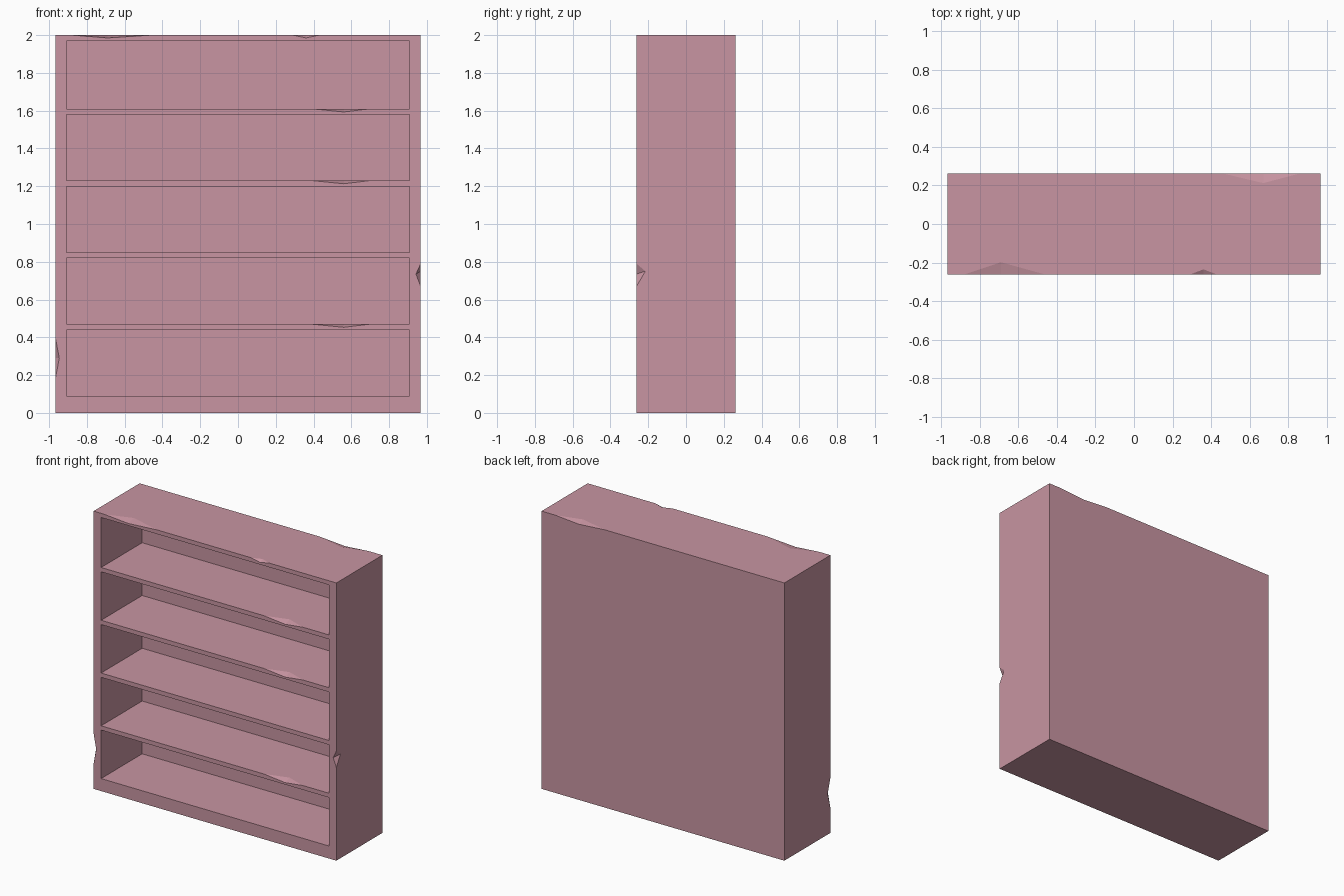
import bpy, bmesh
from mathutils import Vector

if "Cube" in bpy.data.objects:
    bpy.data.objects.remove(bpy.data.objects["Cube"])

W, D, H = 0.967, 0.262, 2.0          # half width, half depth, height
IN_X, BACK_Y = 0.907, 0.205          # opening half width, inner back plane

pink = bpy.data.materials.new("dusty_pink")
pink.diffuse_color = (0.58, 0.30, 0.36, 1)
pink.use_nodes = True
pink.node_tree.nodes["Principled BSDF"].inputs["Base Color"].default_value = pink.diffuse_color


def make(name, bm):
    bmesh.ops.recalc_face_normals(bm, faces=bm.faces)
    me = bpy.data.meshes.new(name)
    bm.to_mesh(me)
    bm.free()
    ob = bpy.data.objects.new(name, me)
    bpy.context.collection.objects.link(ob)
    return ob


def box(name, lo, hi):
    lo, hi = Vector(lo), Vector(hi)
    bm = bmesh.new()
    bmesh.ops.create_cube(bm, size=1)
    bmesh.ops.scale(bm, vec=hi - lo, verts=bm.verts)
    bmesh.ops.translate(bm, vec=(lo + hi) / 2, verts=bm.verts)
    return make(name, bm)


def carve(ob, cutter):
    mod = ob.modifiers.new("cut", "BOOLEAN")
    mod.operation, mod.solver, mod.object = "DIFFERENCE", "EXACT", cutter
    bpy.context.view_layer.objects.active = ob
    bpy.ops.object.modifier_apply(modifier=mod.name)
    bpy.data.objects.remove(cutter)


def chip(ob, a, b, c, d):
    """Nick an edge: a, b lie on the edge, c and d on the two faces beside it."""
    a, b, c, d = map(Vector, (a, b, c, d))
    mid = (c + d) / 2
    pts = (a + (a - mid) * 0.5, b + (b - mid) * 0.5, c + (c - d) * 0.5, d + (d - c) * 0.5)
    bm = bmesh.new()
    v = [bm.verts.new(p) for p in pts]
    for i, j, k in ((0, 1, 2), (0, 1, 3), (0, 2, 3), (1, 2, 3)):
        bm.faces.new((v[i], v[j], v[k]))
    carve(ob, make("chip_cutter", bm))


# Case: solid block hollowed from the front
case = box("bookcase_frame", (-W, -D, 0), (W, D, H))
carve(case, box("opening_cutter", (-IN_X, -D - 0.2, 0.09), (IN_X, BACK_Y, 1.97)))

# Worn nicks on the top front, top back and side edges
for x0, x1, xm, edge_y, in_y in ((-0.88, -0.46, -0.69, -D, -0.198),
                                 (0.29, 0.43, 0.36, -D, -0.235),
                                 (0.46, 0.86, 0.67, D, 0.212)):
    chip(case, (x0, edge_y, H), (x1, edge_y, H), (xm, in_y, H), (xm, edge_y, 1.985))
chip(case, (W, -D, 0.67), (W, -D, 0.79), (W, -0.215, 0.75), (0.942, -D, 0.735))
chip(case, (-W, -D, 0.18), (-W, -D, 0.40), (-W, -0.23, 0.29), (-0.946, -D, 0.29))
case.data.materials.clear()
case.data.materials.append(pink)

# Shelves, three of them nicked on the front edge
for i, (z, worn) in enumerate(((0.47, True), (0.85, False), (1.23, True), (1.61, True))):
    shelf = box(f"shelf_{i + 1}", (-IN_X, -D, z - 0.031), (IN_X, BACK_Y, z))
    if worn:
        chip(shelf, (0.39, -D, z), (0.70, -D, z), (0.56, -0.212, z), (0.56, -D, z - 0.017))
    shelf.data.materials.clear()
    shelf.data.materials.append(pink)
